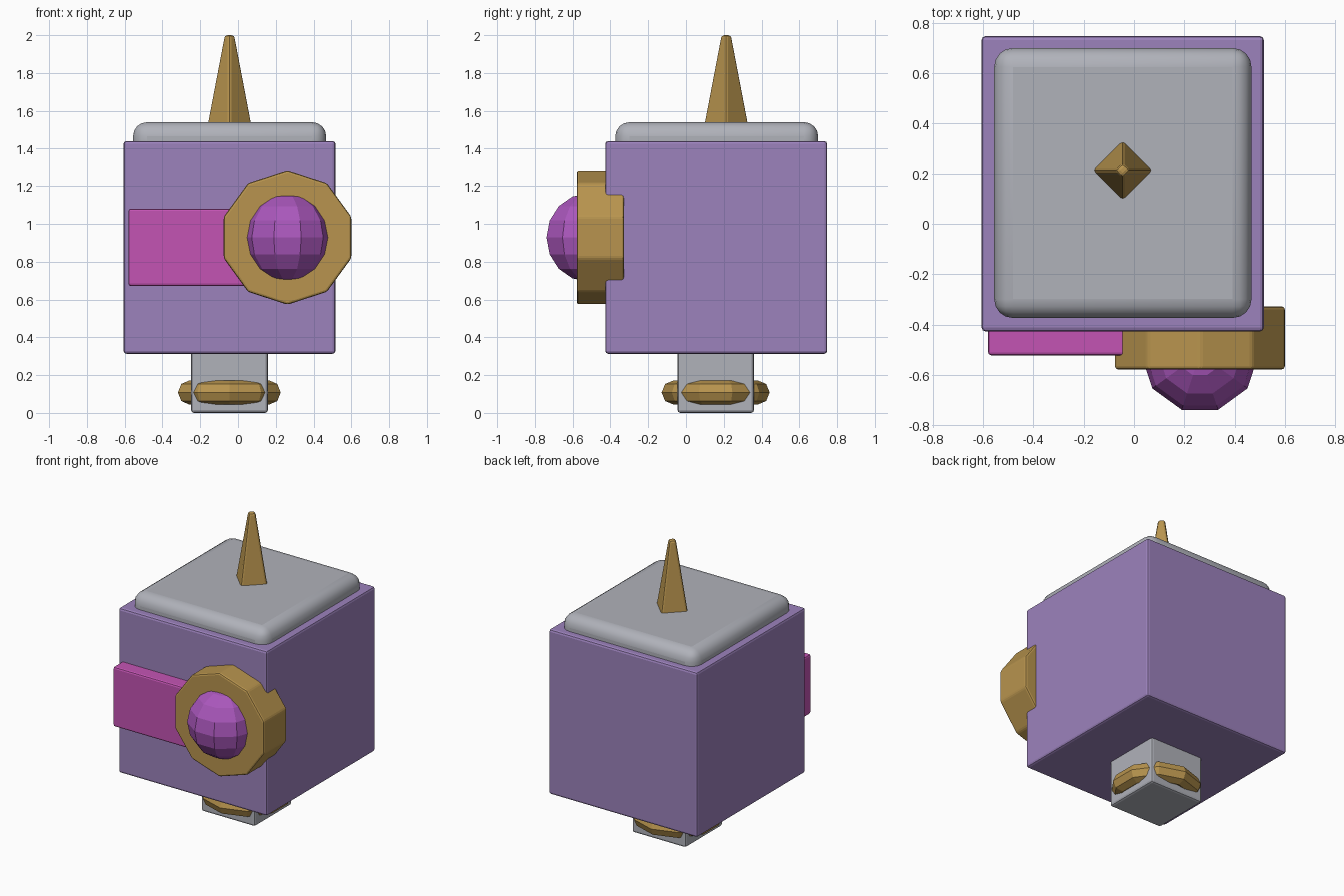
import bpy, math
from mathutils import Matrix

if "Cube" in bpy.data.objects:
    bpy.data.objects.remove(bpy.data.objects["Cube"])


def material(name, hex_code):
    def lin(c):
        c /= 255
        return c / 12.92 if c <= 0.04045 else ((c + 0.055) / 1.055) ** 2.4
    m = bpy.data.materials.new(name)
    m.diffuse_color = [lin(int(hex_code[i:i + 2], 16)) for i in (0, 2, 4)] + [1]
    m.use_nodes = True
    m.node_tree.nodes["Principled BSDF"].inputs["Base Color"].default_value = m.diffuse_color
    return m


LAVENDER = material("lavender", "9C82BC")
GREY = material("light grey", "B0B2BA")
GOLD = material("gold", "B8944E")
PINK = material("pink", "C454B4")
VIOLET = material("violet", "AA57BC")


def finish(name, mat, bevel=0, segments=2, smooth=None):
    ob = bpy.context.object
    ob.name = name
    ob.data.materials.append(mat)
    if bevel:
        b = ob.modifiers.new("edge", 'BEVEL')
        b.width, b.segments, b.limit_method = bevel, segments, 'ANGLE'
    if smooth:
        for p in ob.data.polygons:
            p.use_smooth = True
        bpy.ops.object.shade_smooth_by_angle(angle=math.radians(smooth))
    return ob


def box(name, mat, lo, hi, bevel, segments=2, smooth=None):
    bpy.ops.mesh.primitive_cube_add(size=1, location=[(a + b) / 2 for a, b in zip(lo, hi)])
    size = [b - a for a, b in zip(lo, hi)]
    bpy.context.object.data.transform(Matrix.Diagonal((*size, 1)))
    return finish(name, mat, bevel, segments, smooth)


# Main cube, lid and pedestal
box("body", LAVENDER, (-0.606, -0.427, 0.313), (0.516, 0.747, 1.44), 0.015)
box("lid", GREY, (-0.556, -0.374, 1.34), (0.467, 0.7, 1.54), 0.075, 4, 30)
box("pedestal", GREY, (-0.248, -0.045, 0.0), (0.158, 0.36, 0.33), 0.015)

# Front bar running into the round bezel
box("front_bar", PINK, (-0.58, -0.522, 0.672), (0.2, -0.38, 1.08), 0.012)

# Ten-sided bezel, corner pointing up
bpy.ops.mesh.primitive_cylinder_add(vertices=10, radius=0.355, depth=0.25)
bpy.context.object.data.transform(
    Matrix.Translation((0.262, -0.453, 0.928)) @ Matrix.Rotation(math.pi / 2, 4, 'X'))
finish("bezel", GOLD, 0.012)

# Faceted dome set in the bezel
bpy.ops.mesh.primitive_uv_sphere_add(segments=10, ring_count=8, radius=0.234,
                                     location=(0.262, -0.516, 0.928),
                                     rotation=(0, 0, math.pi / 2))
finish("dome", VIOLET)

# Four-sided spike on the lid
bpy.ops.mesh.primitive_cone_add(vertices=4, radius1=0.137, radius2=0.03, depth=0.56,
                                location=(-0.045, 0.213, 1.72))
finish("spike", GOLD, 0.014)

# Collar ring around the pedestal
bpy.ops.mesh.primitive_torus_add(major_segments=10, minor_segments=8,
                                 major_radius=0.222, minor_radius=0.064,
                                 location=(-0.046, 0.157, 0.108),
                                 rotation=(0, 0, math.pi / 2))
finish("collar_ring", GOLD)
